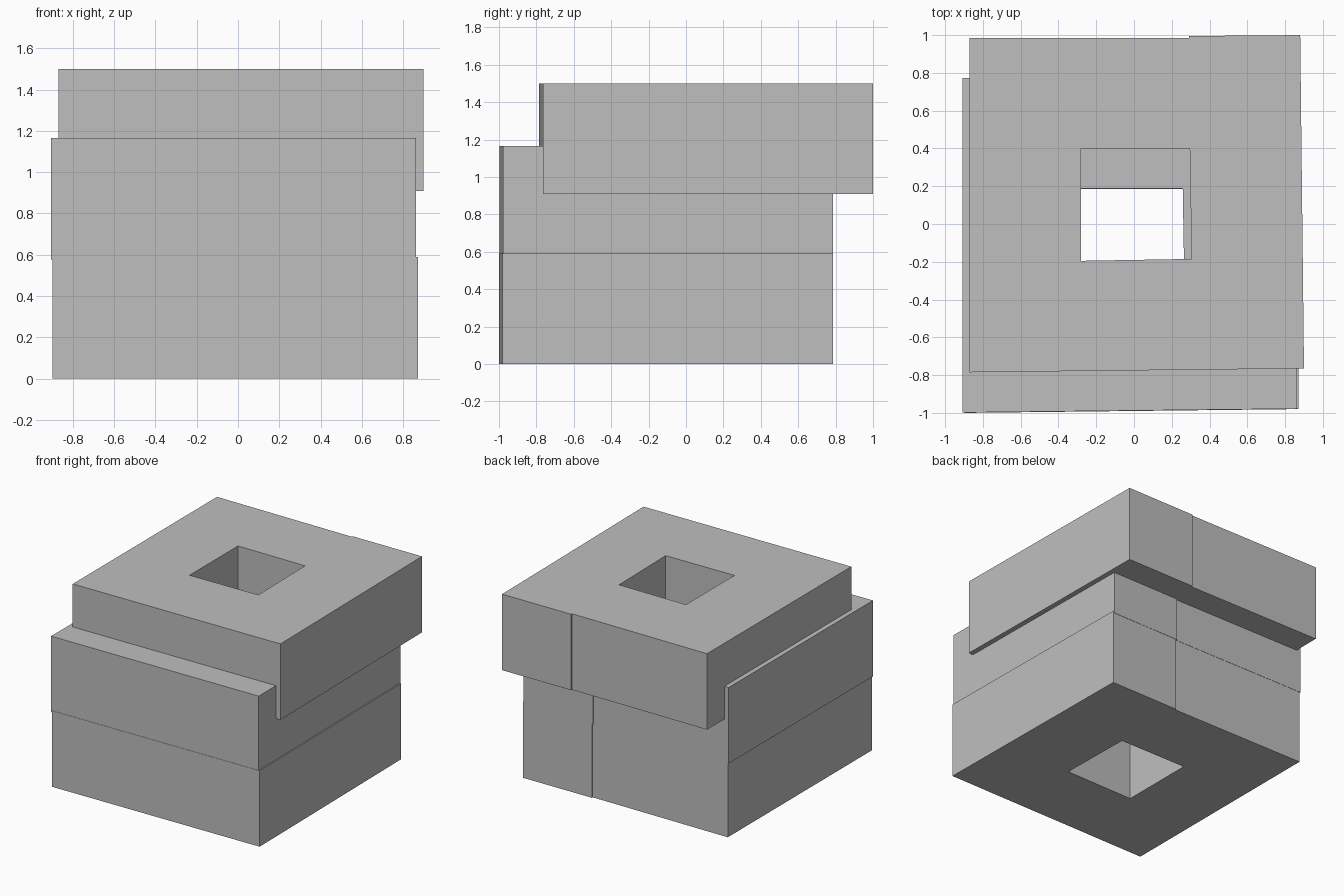
import bpy
import bmesh

default = bpy.data.objects.get("Cube")
if default:
    bpy.data.objects.remove(default, do_unlink=True)

# One plain grey for every ring
grey = bpy.data.materials.new("plain grey")
grey.use_nodes = True
colour = (0.52, 0.52, 0.52, 1)
grey.diffuse_color = colour
grey.node_tree.nodes["Principled BSDF"].inputs["Base Color"].default_value = colour

# Slightly skewed square outline with a small step at the back, and its hole
OUTER = [(-0.87, -0.785), (0.90, -0.765), (0.88, 1.0),
         (0.29, 0.995), (0.29, 0.985), (-0.87, 0.985)]
HOLE = [(-0.28, -0.195), (0.305, -0.185), (0.295, 0.40), (-0.28, 0.40)]
HEIGHT = 0.59


def square_ring(name, dx, dy, base):
    """Block with a square shaft through it, shifted by dx, dy and resting at base."""
    bm = bmesh.new()
    a, b, c, d, e, f = [bm.verts.new((x + dx, y + dy, base)) for x, y in OUTER]
    p, q, r, s = [bm.verts.new((x + dx, y + dy, base)) for x, y in HOLE]
    faces = [bm.faces.new(vs) for vs in
             ((a, b, q, p), (b, c, r, q), (c, d, e, r), (e, f, s, r), (f, a, p, s))]
    # Keep the underside and raise a copy of it
    out = bmesh.ops.extrude_face_region(bm, geom=faces, use_keep_orig=True)
    raised = [g for g in out["geom"] if isinstance(g, bmesh.types.BMVert)]
    bmesh.ops.translate(bm, verts=raised, vec=(0, 0, HEIGHT))
    bmesh.ops.recalc_face_normals(bm, faces=bm.faces)
    mesh = bpy.data.meshes.new(name)
    bm.to_mesh(mesh)
    bm.free()
    mesh.materials.append(grey)
    ring = bpy.data.objects.new(name, mesh)
    bpy.context.collection.objects.link(ring)
    return ring


# Three stacked rings, the top one sunk into the middle one and pushed back
square_ring("lower_ring", -0.028, -0.215, 0.0)
square_ring("middle_ring", -0.037, -0.213, 0.576)
square_ring("top_ring", 0.0, 0.0, 0.91)
